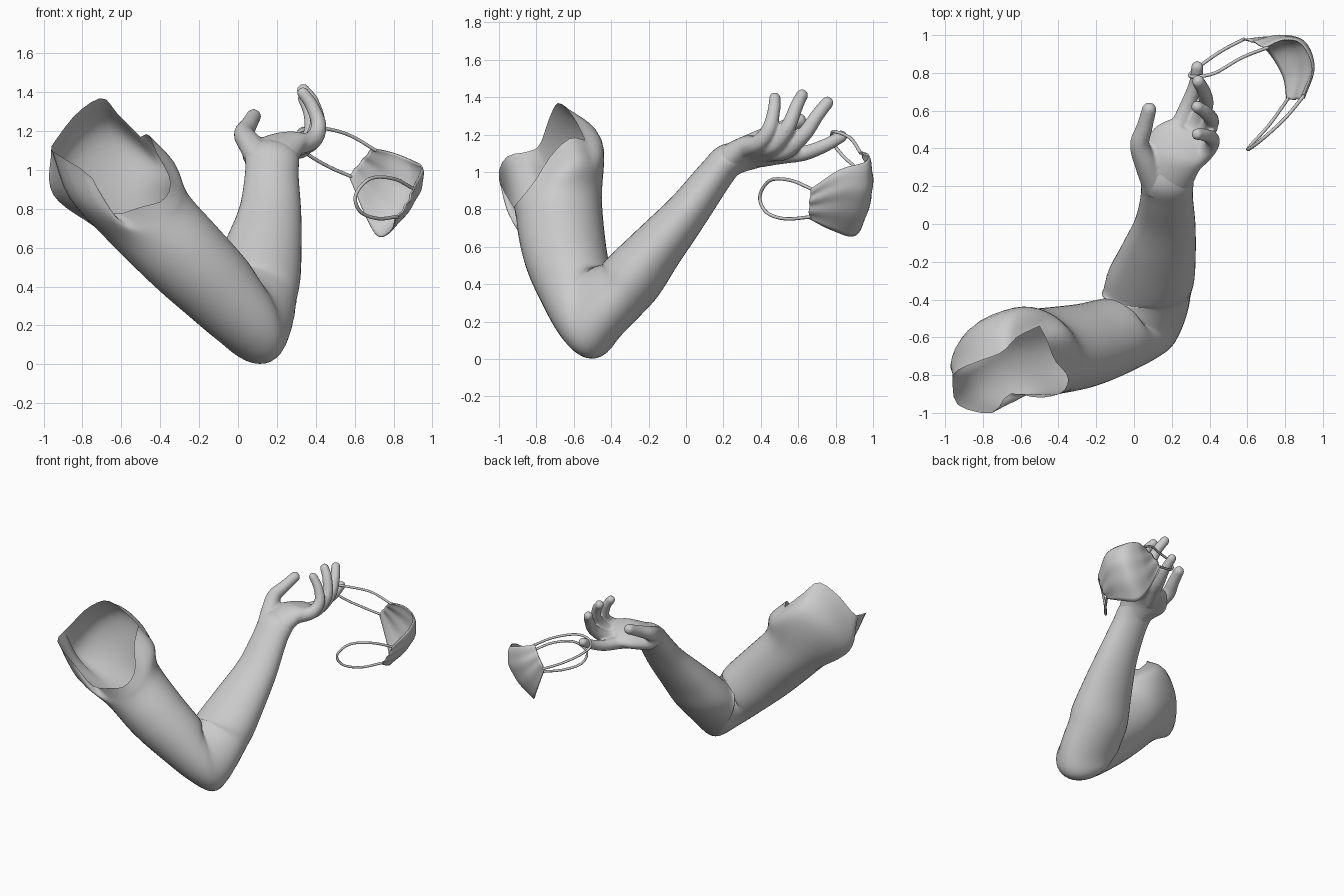
import bpy, bmesh, math
from mathutils import Vector as V, Matrix

if "Cube" in bpy.data.objects:
    bpy.data.objects.remove(bpy.data.objects["Cube"])

N = 40


def spline(pts, t):
    """Catmull-Rom point on a list of vectors, t in 0..1."""
    n = len(pts) - 1
    i = min(int(t * n), n - 1)
    u = t * n - i
    p1, p2 = pts[i], pts[i + 1]
    p0 = pts[i - 1] if i > 0 else p1 * 2 - p2
    p3 = pts[i + 2] if i + 2 <= n else p2 * 2 - p1
    return 0.5 * (2 * p1 + (p2 - p0) * u + (2 * p0 - 5 * p1 + 4 * p2 - p3) * u * u
                  + (3 * p1 - p0 - 3 * p2 + p3) * u ** 3)


def oval(c, a, b):
    """Ring of points from a centre and two half-axes."""
    return [V(c) + V(a) * math.cos(k * math.tau / N) + V(b) * math.sin(k * math.tau / N)
            for k in range(N)]


def ring(c, n, ref, ra, rb):
    """Oval square to direction n, first axis towards ref."""
    n = V(n).normalized()
    a = V(ref) - n * V(ref).dot(n)
    a.normalize()
    return oval(c, a * ra, n.cross(a) * rb)


def loft(bm, rings, steps, cap=False):
    m = (len(rings) - 1) * steps
    grid = [[bm.verts.new(spline([r[k] for r in rings], j / m)) for k in range(N)]
            for j in range(m + 1)]
    for r, s in zip(grid, grid[1:]):
        for k in range(N):
            l = (k + 1) % N
            bm.faces.new((r[k], r[l], s[l], s[k]))
    if cap:
        bm.faces.new(grid[0][::-1])
        bm.faces.new(grid[-1])


def finish(name, bm):
    bmesh.ops.recalc_face_normals(bm, faces=bm.faces)
    for f in bm.faces:
        f.smooth = True
    me = bpy.data.meshes.new(name)
    bm.to_mesh(me)
    bm.free()
    ob = bpy.data.objects.new(name, me)
    bpy.context.collection.objects.link(ob)
    return ob


# Arm: open, ragged shoulder rim lofted through upper arm, elbow and forearm
rim_pts = [V(p) for p in [
    (-.50, -.54, 1.17), (-.46, -.62, 1.18), (-.42, -.72, 1.09), (-.35, -.81, .95),
    (-.38, -.89, .85), (-.50, -.92, .81), (-.66, -.90, .78), (-.75, -1.0, .96),
    (-.93, -.96, 1.08), (-.96, -.84, 1.11), (-.94, -.78, 1.15), (-.83, -.73, 1.29),
    (-.70, -.68, 1.37), (-.62, -.60, 1.29), (-.50, -.54, 1.17)]]
rim = [spline(rim_pts, k / N) for k in range(N)]
U, UA = V((.63, .12, -.77)), V((.44, .76, .48))
F, FA = (.06, .65, .76), (0, -.76, .65)
# slanted first ring, keeping clear of the low front of the rim
upper = oval(V((-.5, -.68, .80)) + U * .05, UA * .235 - U * .03, U.cross(UA) * .235 + U * .09)
# deltoid bulge between rim and upper arm
bulge = []
for p, q in zip(rim, upper):
    m = (p + q) / 2
    push = max(0, (p - q).length - .2) * (.36 if p.y > -.82 else .15)
    bulge.append(m + (m - V((-.55, -.72, .95))).normalized() * push)

bm = bmesh.new()
loft(bm, [
    rim, bulge, upper,
    ring((-.28, -.647, .565), U, UA, .222, .225),
    ring((-.12, -.60, .405), U, UA, .205, .213),
    oval((-.005, -.545, .285), (-.02, .075, .20), (.17, -.12, .02)),
    oval((.045, -.48, .25), (-.07, .01, .247), (.18, -.11, -.005)),
    oval((.06, -.40, .315), (-.085, -.04, .19), (.215, -.05, .025)),
    ring((.085, -.30, .42), F, FA, .17, .232),
    ring((.127, -.15, .60), F, FA, .143, .20),
    ring((.165, .01, .79), F, FA, .115, .16),
    ring((.174, .15, .975), F, FA, .097, .138),
    ring((.177, .23, 1.065), (.1, .8, .6), FA, .09, .138),
    ring((.195, .33, 1.11), (.1, .9, .4), FA, .06, .11),
], 6)
finish("arm", bm)

# Hand: palm loft and round fingers fused with a remesh
bm = bmesh.new()
TILT = (-.3, -.2, .93)
loft(bm, [
    ring((.174, .13, .95), F, FA, .07, .11),
    ring((.177, .22, 1.05), (.1, .8, .55), (-.1, -.5, .8), .086, .132),
    ring((.19, .34, 1.105), (.2, .95, .2), TILT, .08, .175),
    ring((.255, .43, 1.12), (.45, .85, .1), TILT, .065, .168),
    ring((.30, .49, 1.12), (.5, .8, .1), TILT, .047, .125),
], 5, cap=True)
fingers = [  # path, start radius, tip radius
    ([(.12, .20, 1.05), (.065, .32, 1.13), (.03, .42, 1.185), (.055, .51, 1.23), (.08, .605, 1.275)], .074, .037),
    ([(.18, .40, 1.08), (.235, .51, 1.09), (.285, .63, 1.10), (.325, .74, 1.14), (.335, .83, 1.19)], .054, .031),
    ([(.27, .42, 1.11), (.335, .53, 1.115), (.38, .63, 1.20), (.37, .70, 1.30), (.34, .755, 1.37)], .054, .032),
    ([(.31, .37, 1.13), (.375, .47, 1.145), (.41, .545, 1.24), (.38, .59, 1.35), (.335, .62, 1.41)], .054, .031),
    ([(.30, .32, 1.13), (.385, .39, 1.155), (.415, .445, 1.23), (.38, .47, 1.33), (.335, .475, 1.395)], .054, .029),
]
for path, r0, r1 in fingers:
    path = [V(p) for p in path]
    for i in range(25):
        t = i / 24
        r = r1 + (r0 - r1) * (1 - t) ** 1.5 + .004
        bmesh.ops.create_icosphere(bm, subdivisions=2, radius=r,
                                   matrix=Matrix.Translation(spline(path, t)))
hand = finish("hand", bm)
rm = hand.modifiers.new("fuse", 'REMESH')
rm.mode = 'VOXEL'
rm.voxel_size = .009
rm.use_smooth_shade = True
sm = hand.modifiers.new("soften", 'SMOOTH')
sm.factor = .5
sm.iterations = 10

# Face mask: three guide rows blended into a curved, softly pleated cloth
rows = [[V(p) for p in row] for row in [
    [(.69, .93, 1.11), (.79, .975, 1.09), (.89, .95, 1.05), (.945, .82, 1.01), (.90, .67, .91)],
    [(.63, .965, 1.04), (.76, .995, .93), (.88, .96, .87), (.925, .83, .87), (.87, .66, .83)],
    [(.57, .98, .97), (.655, .955, .765), (.72, .90, .66), (.79, .78, .69), (.81, .66, .75)]]]
bm = bmesh.new()
A, B = 40, 24
grid = []
for i in range(A + 1):
    s = i / A
    col = [spline(r, s) for r in rows]
    line = []
    for j in range(B + 1):
        v = j / B
        p = (col[0] * 2 * (v - .5) * (v - 1) + col[1] * 4 * v * (1 - v)
             + col[2] * 2 * v * (v - .5))
        out = (p - V((.70, .78, .90))).normalized()
        p += out * .004 * math.sin(v * math.tau * 3) * (1 - .6 * math.sin(s * math.pi))
        line.append(bm.verts.new(p))
    grid.append(line)
for i in range(A):
    for j in range(B):
        bm.faces.new((grid[i][j], grid[i + 1][j], grid[i + 1][j + 1], grid[i][j + 1]))
mask = finish("mask_cloth", bm)
so = mask.modifiers.new("thickness", 'SOLIDIFY')
so.thickness = .008
so.offset = 0


# Ear loops: one hooked on the index finger, one hanging free
def cord(name, pts):
    pts = [V(p) for p in pts]
    cu = bpy.data.curves.new(name, 'CURVE')
    cu.dimensions = '3D'
    cu.bevel_depth = .009
    cu.bevel_resolution = 3
    cu.use_fill_caps = True
    sp = cu.splines.new('POLY')
    sp.points.add(60)
    for i, q in enumerate(sp.points):
        q.co = (*spline(pts, i / 60), 1)
    sp.use_smooth = True
    bpy.context.collection.objects.link(bpy.data.objects.new(name, cu))


cord("hooked_ear_loop", [(.585, .98, .965), (.47, .92, 1.015), (.36, .845, 1.08), (.295, .79, 1.15),
                         (.33, .78, 1.205), (.43, .80, 1.215), (.57, .88, 1.18), (.71, .935, 1.10)])
cord("free_ear_loop", [(.90, .68, .905), (.80, .56, .955), (.68, .45, .955), (.605, .395, .87),
                       (.63, .43, .785), (.72, .53, .75), (.82, .67, .76)])
